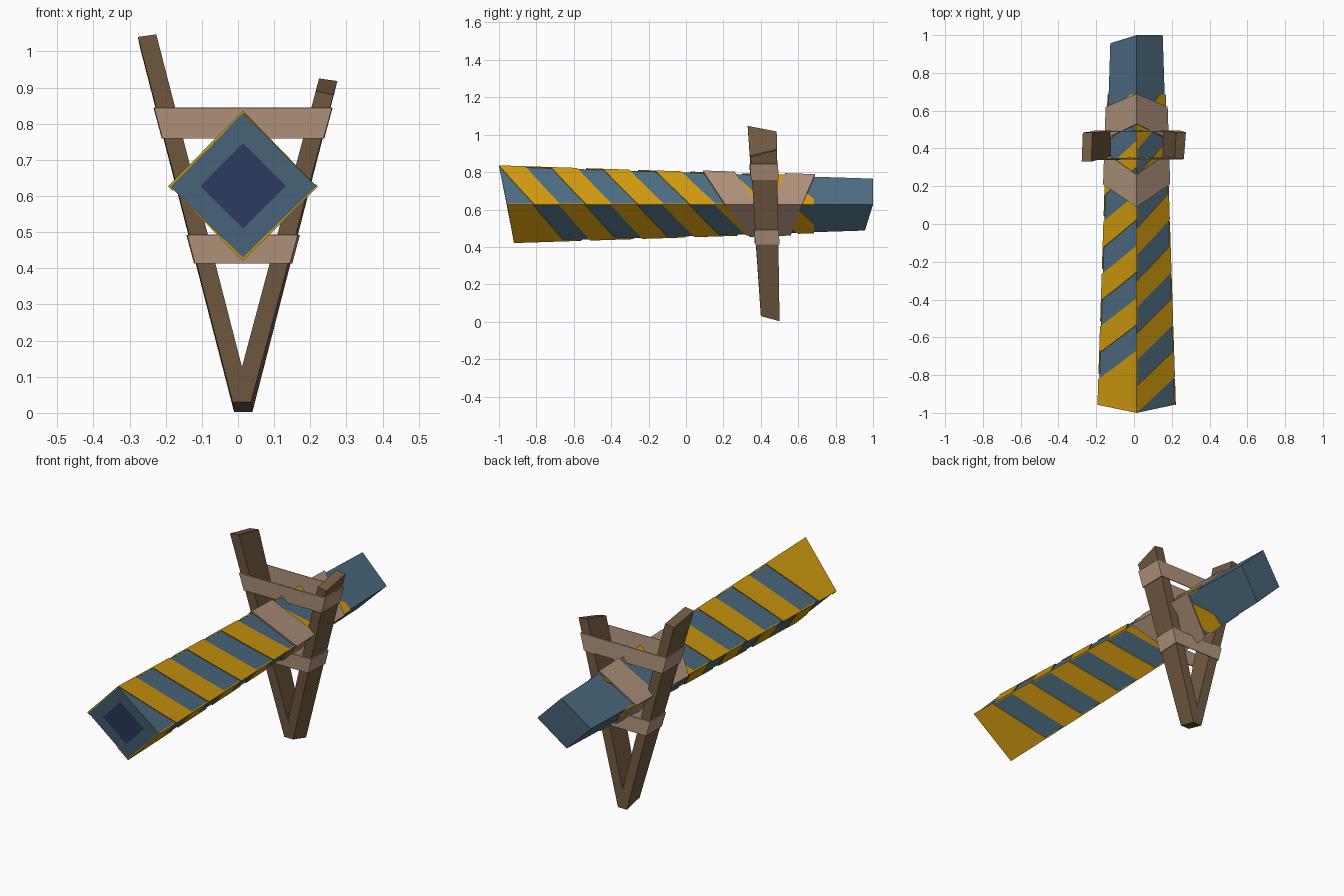
import bpy
from mathutils import Vector

if "Cube" in bpy.data.objects:
    bpy.data.objects.remove(bpy.data.objects["Cube"])


def material(name, rgb):
    m = bpy.data.materials.new(name)
    lin = [((c / 255 + 0.055) / 1.055) ** 2.4 for c in rgb]
    m.diffuse_color = (*lin, 1)
    m.use_nodes = True
    m.node_tree.nodes["Principled BSDF"].inputs["Base Color"].default_value = m.diffuse_color
    return m


BLUE = material("slate blue", (78, 110, 132))
YELLOW = material("mustard yellow", (212, 157, 16))
NAVY = material("dark navy", (50, 66, 106))
WOOD = material("dark wood", (114, 90, 64))
TAN = material("tan cloth", (178, 148, 124))


def mesh_object(name, verts, faces, *mats):
    me = bpy.data.meshes.new(name)
    me.from_pydata([tuple(v) for v in verts], [], faces)
    for m in mats:
        me.materials.append(m)
    me.update()
    ob = bpy.data.objects.new(name, me)
    bpy.context.collection.objects.link(ob)
    return ob


def thicken(ob, amount, offset):
    mod = ob.modifiers.new("thickness", 'SOLIDIFY')
    mod.thickness, mod.offset = amount, offset


# Tube: tapered square section standing on its corner (top, right, bottom, left)
CX, CZ = 0.014, 0.627
DIRS = [Vector((0, 0, 1)), Vector((1, 0, 0)), Vector((0, 0, -1)), Vector((-1, 0, 0))]
FRONT = [-1.0, -0.957, -0.92, -0.957]
BACK = [1.0, 1.0, 0.957, 0.957]


def surf(c, u, y, lift=0.0):
    """Point on tube side c, u from this corner to the next, at depth y."""
    r = 0.203 - 0.0325 * (y + 1) + lift
    d = DIRS[c].lerp(DIRS[(c + 1) % 4], u) * r
    return Vector((CX + d.x, y, CZ + d.z))


front = [surf(c, 0, FRONT[c]) for c in range(4)]
back = [surf(c, 0, BACK[c]) for c in range(4)]
mid = sum(front, Vector()) / 4
inner = [mid.lerp(p, 0.585) for p in front]
faces = [(c, (c + 1) % 4, 4 + (c + 1) % 4, 4 + c) for c in range(4)]
faces += [(7, 6, 5, 4)]
faces += [(c, 8 + c, 8 + (c + 1) % 4, (c + 1) % 4) for c in range(4)]
faces += [(8, 11, 10, 9)]
tube = mesh_object("tube", front + back + inner, faces, BLUE, NAVY)
tube.data.polygons[-1].material_index = 1


def strip(verts, faces, c, lo, hi, lift, ymax=2.0, steps=16):
    """Slanted strip on tube side c; lo and hi are depths at its two corners."""
    prev = None
    for i in range(steps + 1):
        u = i / steps
        tip = FRONT[c] + (FRONT[(c + 1) % 4] - FRONT[c]) * u
        a = max(lo[0] + (lo[1] - lo[0]) * u, tip)
        b = min(hi[0] + (hi[1] - hi[0]) * u, ymax)
        if b - a < 0.002:
            prev = None
            continue
        n = len(verts)
        verts += [surf(c, u, a, lift), surf(c, u, b, lift)]
        if prev is not None:
            faces.append((prev, n, n + 1, prev + 1))
        prev = n


# Painted spiral stripes, raised slightly; sides alternate by half a period
verts, faces = [], []
PERIOD, WIDTH = 0.278, 0.14
for c, (start, shift) in enumerate([(-1.0, 0.19), (-0.96, 0.17), (-0.98, 0.19), (-0.96, 0.15)]):
    for k in range(-1, 8):
        a = start + k * PERIOD
        lo = a
        if c % 2 and k == 0:
            lo = -1.4      # the first stripe fills the tip
        if c % 2 and k < 0:
            continue
        strip(verts, faces, c, (lo, lo + shift), (a + WIDTH, a + WIDTH + shift), 0.006, 0.685)
thicken(mesh_object("spiral_stripes", verts, faces, YELLOW), 0.006, -1)

# Cloth sling: two straps over the top joining into one below
verts, faces = [], []
RIDGE, SIDE = ((0.09, 0.26), (0.53, 0.69)), ((0.21, 0.38), (0.45, 0.62))
for r, s in zip(RIDGE, SIDE):
    strip(verts, faces, 0, (r[0], s[0]), (r[1], s[1]), 0.014, steps=1)
    strip(verts, faces, 3, (s[0], r[0]), (s[1], r[1]), 0.014, steps=1)
strip(verts, faces, 1, (0.21, 0.34), (0.62, 0.56), 0.014, steps=1)
strip(verts, faces, 2, (0.34, 0.21), (0.56, 0.62), 0.014, steps=1)
thicken(mesh_object("cloth_sling", verts, faces, TAN), 0.009, -1)

# Legs: tapered planks crossing at the foot
FOOT = [(-0.015, 0.40, 0.03), (0.036, 0.40, 0.03), (0.04, 0.50, 0.003), (-0.011, 0.50, 0.003)]
TOPS = {
    "left_leg": [(-0.277, 0.33, 1.04), (-0.226, 0.33, 1.047), (-0.22, 0.485, 1.017), (-0.271, 0.485, 1.01)],
    "right_leg": [(0.215, 0.345, 0.89), (0.264, 0.345, 0.88), (0.275, 0.487, 0.918), (0.224, 0.487, 0.925)],
}
BOX = [(3, 2, 1, 0), (4, 5, 6, 7)] + [(i, (i + 1) % 4, 4 + (i + 1) % 4, 4 + i) for i in range(4)]
for name, top in TOPS.items():
    mesh_object(name, FOOT + top, BOX, WOOD)


def leg_point(name, corner, z):
    a, b = Vector(FOOT[corner]), Vector(TOPS[name][corner])
    return a.lerp(b, (z - a.z) / (b.z - a.z))


# Lashings: thin open loops round both legs
for name, z0, z1 in (("upper_lashing", 0.76, 0.845), ("lower_lashing", 0.415, 0.493)):
    verts = []
    for z in (z0, z1):
        for leg, corner in (("left_leg", 0), ("right_leg", 1), ("right_leg", 2), ("left_leg", 3)):
            verts.append(leg_point(leg, corner, z))
    ob = mesh_object(name, verts, BOX[2:], TAN)
    thicken(ob, 0.007, 1)
